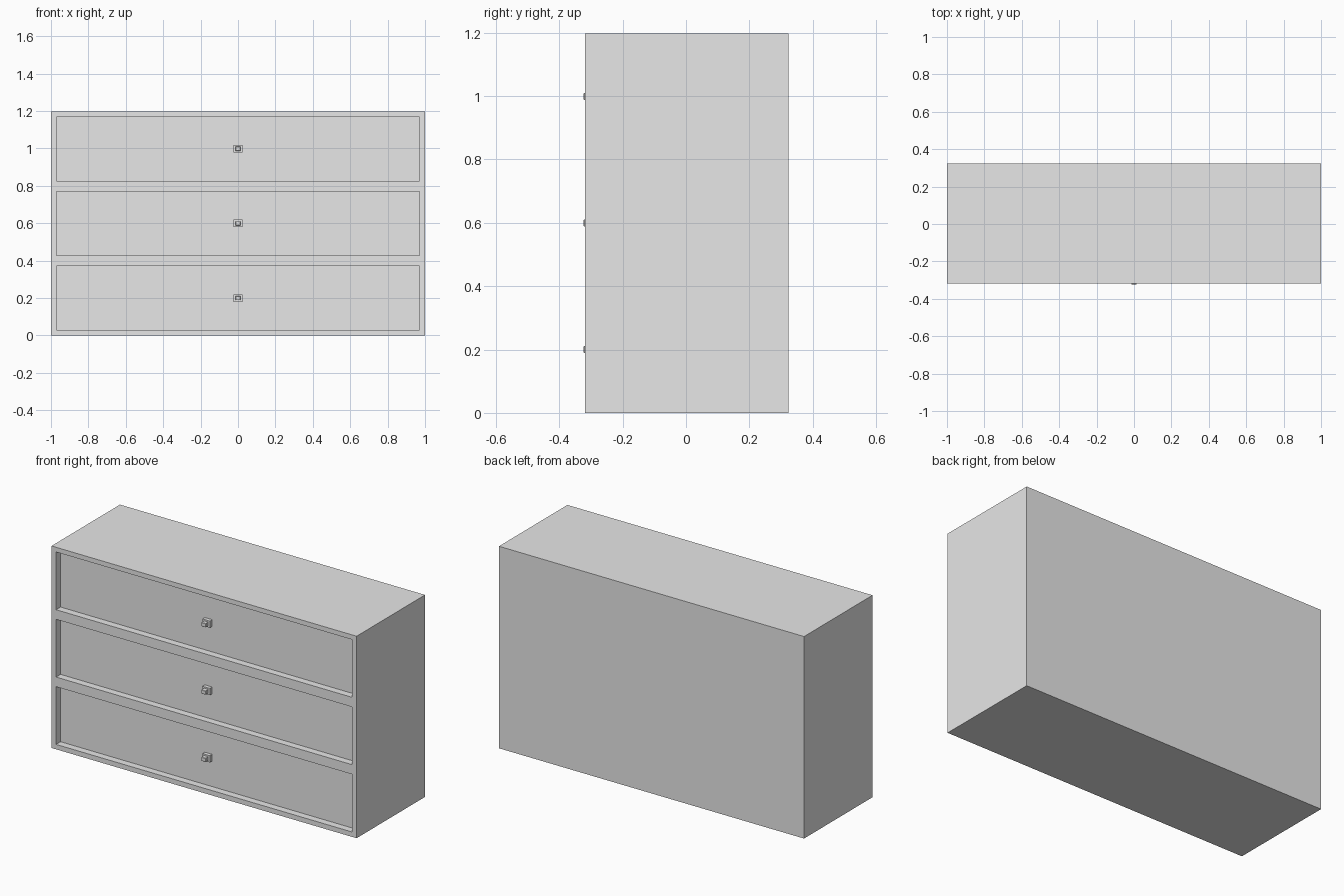
import bpy
import bmesh
from mathutils import Vector

old = bpy.data.objects.get("Cube")
if old:
    bpy.data.objects.remove(old, do_unlink=True)

grey = bpy.data.materials.new("plain grey")
grey.use_nodes = True
colour = (0.8, 0.8, 0.8, 1)
grey.diffuse_color = colour
grey.node_tree.nodes["Principled BSDF"].inputs["Base Color"].default_value = colour

HEIGHT = 1.197
FRONT, BACK = -0.318, 0.323
PANEL = FRONT + 0.042          # drawer face, set back in the frame
KNOB_TIP = -0.323
HALF_W, HALF_H = 0.97, 0.171   # half size of a drawer opening
LEVELS = {"bottom": 0.2, "middle": 0.599, "top": 0.998}


def add_object(name, bm):
    bmesh.ops.recalc_face_normals(bm, faces=bm.faces)
    mesh = bpy.data.meshes.new(name)
    bm.to_mesh(mesh)
    bm.free()
    mesh.materials.append(grey)
    obj = bpy.data.objects.new(name, mesh)
    bpy.context.collection.objects.link(obj)
    return obj


def add_box(bm, low, high):
    low, high = Vector(low), Vector(high)
    verts = bmesh.ops.create_cube(bm, size=1)["verts"]
    for v in verts:
        v.co = (low + high) / 2 + v.co * (high - low)
    return verts


# Cabinet: a block whose front is cut into a grid, with the drawer cells pushed in
bm = bmesh.new()
add_box(bm, (-1, FRONT, 0), (1, BACK, HEIGHT))
cuts = [((x, 0, 0), (1, 0, 0)) for x in (-HALF_W, HALF_W)]
cuts += [((0, 0, z + s * HALF_H), (0, 0, 1)) for z in LEVELS.values() for s in (-1, 1)]
for point, normal in cuts:
    bmesh.ops.bisect_plane(bm, geom=bm.verts[:] + bm.edges[:] + bm.faces[:],
                           plane_co=point, plane_no=normal)
cells = []
for face in bm.faces:
    c = face.calc_center_median()
    on_drawer = any(abs(c.z - z) < HALF_H for z in LEVELS.values())
    if c.y < FRONT + 0.001 and abs(c.x) < HALF_W and on_drawer:
        cells.append(face)
for face in cells:
    pushed = bmesh.ops.extrude_discrete_faces(bm, faces=[face])["faces"][0]
    for v in pushed.verts:
        v.co.y = PANEL
add_object("cabinet", bm)

# Knobs: a square base plate with a smaller, slightly tapered head
for level, z in LEVELS.items():
    bm = bmesh.new()
    middle = PANEL - 0.022
    add_box(bm, (-0.024, middle, z - 0.02), (0.024, PANEL, z + 0.02))
    head = add_box(bm, (-0.0135, KNOB_TIP, z - 0.0115), (0.0135, middle, z + 0.0115))
    tip = [f for f in head[0].link_faces[:] + head[-1].link_faces[:]
           if f.calc_center_median().y < KNOB_TIP + 0.001][:1]
    bmesh.ops.bevel(bm, geom=list(tip[0].edges), offset=0.002, segments=1,
                    affect='EDGES')
    add_object(level + "_drawer_knob", bm)
